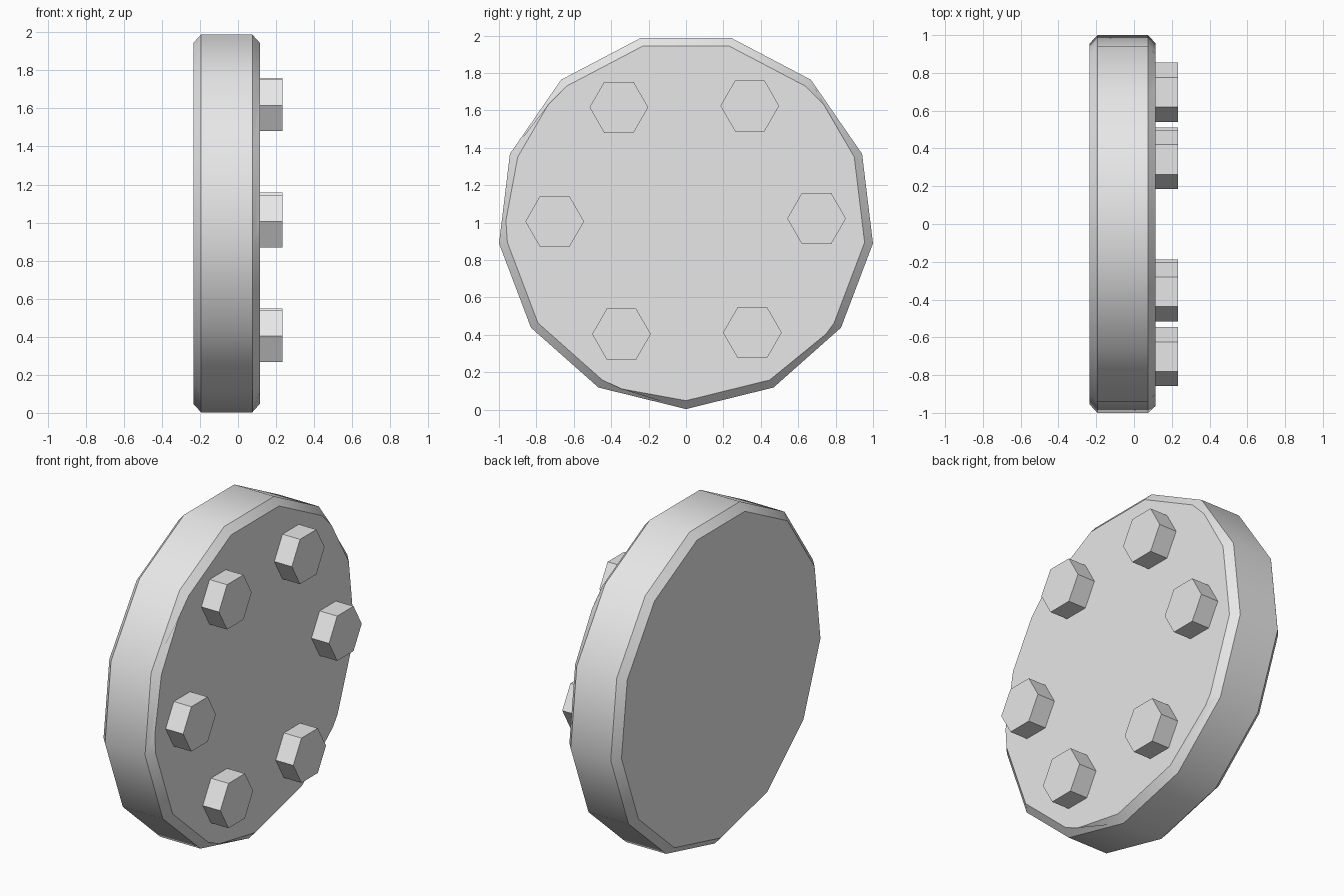
import bpy, bmesh
from math import radians, cos, sin, tau
from mathutils import Vector

cube = bpy.data.objects.get("Cube")
if cube:
    bpy.data.objects.remove(cube, do_unlink=True)

grey = bpy.data.materials.new("light_grey")
grey.use_nodes = True
grey.diffuse_color = (0.8, 0.8, 0.8, 1)
grey.node_tree.nodes["Principled BSDF"].inputs["Base Color"].default_value = grey.diffuse_color

CENTRE_Z = 1.01
SIDES = 13


def polar(x, radius, angle):
    """Point on a circle facing along x."""
    return Vector((x, radius * cos(angle), radius * sin(angle)))


def loft(bm, profile, sides, start):
    """Capped prism through (x, radius) rings; returns the far cap."""
    rings = [[bm.verts.new(polar(x, r, start + tau * i / sides)) for i in range(sides)]
             for x, r in profile]
    for a, b in zip(rings, rings[1:]):
        for i in range(sides):
            j = (i + 1) % sides
            bm.faces.new((a[i], a[j], b[j], b[i]))
    bm.faces.new(rings[0][::-1])
    return bm.faces.new(rings[-1])


def finish(bm, name, location):
    bmesh.ops.recalc_face_normals(bm, faces=bm.faces)
    mesh = bpy.data.meshes.new(name)
    bm.to_mesh(mesh)
    bm.free()
    mesh.materials.append(grey)
    obj = bpy.data.objects.new(name, mesh)
    obj.location = location
    bpy.context.collection.objects.link(obj)
    return obj


# Disc with chamfered rims
bm = bmesh.new()
cap = loft(bm, [(-0.235, 0.962), (-0.194, 1.007), (0.075, 1.007), (0.115, 0.962)],
           SIDES, radians(-90))

# Extra corners on the bolt-side chamfer
for degrees in (40, 140, 180, 249, 321):
    target = polar(0.115, 0.963, radians(degrees))
    edge = max(cap.edges, key=lambda e: (e.verts[0].co + e.verts[1].co).dot(target))
    _, corner = bmesh.utils.edge_split(edge, edge.verts[0], 0.5)
    corner.co = target

disc = finish(bm, "disc", (0, 0, CENTRE_Z))
bpy.ops.object.select_all(action='DESELECT')
disc.select_set(True)
bpy.context.view_layer.objects.active = disc
bpy.ops.object.shade_smooth_by_angle(angle=radians(30))

# Six hexagonal bolts in a ring
for i in range(6):
    bm = bmesh.new()
    loft(bm, [(0.10, 0.157), (0.233, 0.157)], 6, 0)
    spot = polar(0, 0.70, radians(60 * i + 0.65))
    finish(bm, f"bolt_{i + 1}", spot + Vector((0, -0.002, CENTRE_Z + 0.004)))
